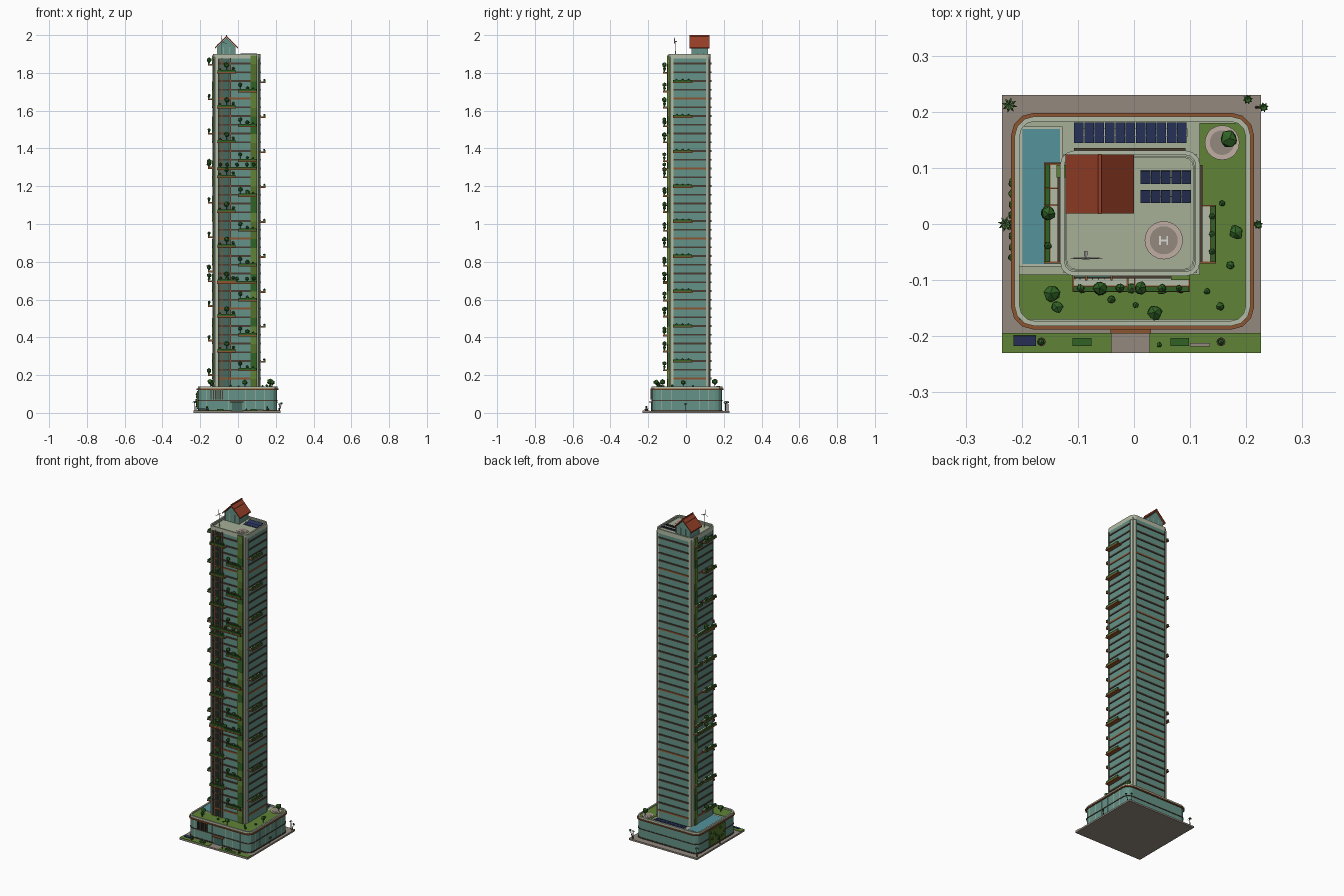
import bpy, bmesh, math, random
from mathutils import Matrix, Vector

if "Cube" in bpy.data.objects:
    bpy.data.objects.remove(bpy.data.objects["Cube"])
random.seed(4)

def mat(name, r, g, b):
    m = bpy.data.materials.new(name)
    m.diffuse_color = [(c / 255) ** 2.2 for c in (r, g, b)] + [1]
    m.use_nodes = True
    m.node_tree.nodes["Principled BSDF"].inputs["Base Color"].default_value = m.diffuse_color
    return m

TEAL, DTEAL = mat("teal_glass", 100, 145, 134), mat("dark_glass", 70, 105, 96)
PALE, ROOF = mat("pale_stone", 178, 186, 164), mat("roof_stone", 165, 174, 150)
BROWN, DARK = mat("copper", 140, 85, 52), mat("dark_bronze", 75, 62, 52)
GRASS, LEAF, MOSS = mat("grass", 96, 130, 58), mat("leaf", 52, 98, 42), mat("moss", 84, 112, 48)
PAVE, RED, WATER = mat("paving", 146, 137, 126), mat("red_tile", 150, 66, 44), mat("water", 85, 145, 155)
NAVY, PINK, WHITE = mat("solar_blue", 45, 55, 92), mat("pad_stone", 190, 172, 162), mat("white", 215, 215, 210)

def finish(bm, name, m):
    bmesh.ops.recalc_face_normals(bm, faces=bm.faces)
    me = bpy.data.meshes.new(name)
    bm.to_mesh(me)
    bm.free()
    me.materials.append(m)
    ob = bpy.data.objects.new(name, me)
    bpy.context.collection.objects.link(ob)
    return ob

def boxes(name, m, items):
    """Many boxes (x0,x1,y0,y1,z0,z1[,x tilt]) in one object."""
    bm = bmesh.new()
    for x0, x1, y0, y1, z0, z1, *t in items:
        M = Matrix.Translation(((x0 + x1) / 2, (y0 + y1) / 2, (z0 + z1) / 2))
        M = M @ Matrix.Rotation(t[0] if t else 0, 4, 'X') @ Matrix.Diagonal((x1 - x0, y1 - y0, z1 - z0, 1))
        bmesh.ops.create_cube(bm, size=1, matrix=M)
    return finish(bm, name, m)

def outline(x0, x1, y0, y1, r, n=3):
    pts = []
    for cx, cy, a in ((x1 - r, y1 - r, 0), (x0 + r, y1 - r, 90), (x0 + r, y0 + r, 180), (x1 - r, y0 + r, 270)):
        for i in range(n + 1):
            t = math.radians(a + 90 * i / n)
            pts.append((cx + r * math.cos(t), cy + r * math.sin(t)))
    return pts

def block(name, m, rect, r, z0, z1, wall=0):
    """Rounded prism, or a rounded ring when wall > 0."""
    bm = bmesh.new()
    loop = lambda pts, z: [bm.verts.new((x, y, z)) for x, y in pts]
    out = outline(*rect, r)
    a, b = loop(out, z0), loop(out, z1)
    strips = [(a, b)]
    if wall:
        x0, x1, y0, y1 = rect
        inn = outline(x0 + wall, x1 - wall, y0 + wall, y1 - wall, max(r - wall, .002))
        c, d = loop(inn, z0), loop(inn, z1)
        strips += [(b, d), (d, c), (c, a)]
    else:
        bm.faces.new(a)
        bm.faces.new(b)
    for p, q in strips:
        for i in range(len(p)):
            j = (i + 1) % len(p)
            bm.faces.new((p[i], p[j], q[j], q[i]))
    return finish(bm, name, m)

def cones(name, m, items, seg=8):
    """Tapered rods (start, end, r0, r1) in one object."""
    bm = bmesh.new()
    for p, q, r0, r1 in items:
        p, q = Vector(p), Vector(q)
        M = Matrix.Translation((p + q) / 2) @ (q - p).to_track_quat('Z', 'Y').to_matrix().to_4x4()
        bmesh.ops.create_cone(bm, cap_ends=True, segments=seg, radius1=r0, radius2=r1, depth=(q - p).length, matrix=M)
    return finish(bm, name, m)

def trees(name, items):
    """Low-poly canopies (x, y, ground z, trunk height, radius)."""
    bm = bmesh.new()
    for x, y, z, h, r in items:
        M = Matrix.Translation((x, y, z + h + r * .7)) @ Matrix.Rotation(random.random() * 6, 4, 'Z')
        for v in bmesh.ops.create_icosphere(bm, subdivisions=1, radius=r, matrix=M)['verts']:
            v.co += Vector([random.uniform(-.12, .12) * r for _ in range(3)])
    finish(bm, name + "_canopies", LEAF)
    cones(name + "_trunks", DARK, [((x, y, z), (x, y, z + h + r * .3), .0022, .0015) for x, y, z, h, r in items], 5)

# ground slab, front lawns and entry path
boxes("ground_slab", PAVE, [(-.235, .226, -.23, .23, 0, .01)])
boxes("front_lawns", GRASS, [(-.235, -.04, -.23, -.194, .009, .013), (.028, .226, -.23, -.194, .009, .013)])
boxes("street_planters", LEAF, [(-.11, -.076, -.217, -.203, .012, .02), (.065, .098, -.217, -.203, .012, .02)])
boxes("street_solar_panel", NAVY, [(-.215, -.175, -.217, -.199, .02, .023, .15)])
boxes("street_bench", PAVE, [(.1, .135, -.218, -.212, .012, .018)])
cones("street_stumps", DARK, [((x, -.21, .01), (x, -.21, .022), .008, .008) for x in (-.165, .155)])
trees("street_shrubs", [(-.165, -.21, .022, .004, .006), (.155, -.21, .022, .004, .006), (.045, -.215, .012, .003, .005)])

# podium with trims, parapet and entrance
POD = (-.211, .206, -.18, .19)
grow = lambda rc, d: (rc[0] - d, rc[1] + d, rc[2] - d, rc[3] + d)
block("podium", TEAL, POD, .035, .009, .13)
block("podium_base_trim", DARK, grow(POD, .003), .037, .01, .016, .01)
block("podium_mid_trim", DARK, grow(POD, .003), .037, .064, .069, .01)
block("podium_copper_trim", BROWN, grow(POD, .008), .04, .122, .129, .016)
block("podium_parapet", PALE, grow(POD, .002), .036, .128, .141, .009)
block("podium_deck", ROOF, grow(POD, -.005), .03, .129, .132)
boxes("podium_mullions", PALE, [(x, x + .002, -.1815, -.179, .016, .122) for x in (-.17, -.05, .04, .09, .14)]
      + [(.205, .2075, y, y + .002, .016, .122) for y in (-.13, -.08, -.03, .02, .07, .12)])
boxes("podium_louvers", DARK, [(-.145 + i * .012, -.139 + i * .012, -.187, -.178, .07, .128) for i in range(6)])
boxes("podium_entrance", DTEAL, [(-.033, .021, -.184, -.178, .01, .056)])
boxes("entrance_canopy", BROWN, [(-.042, .03, -.195, -.178, .056, .06)])
boxes("podium_green_wall", MOSS, [(-.217, -.209, -.07, .08, .02, .115)])
trees("green_wall_tufts", [(-.216, -.06 + .019 * i, random.uniform(.025, .095), 0, .009) for i in range(8)])

# podium roof garden, pool, solar array
boxes("garden_lawn", GRASS, [(-.205, .199, -.17, -.09, .131, .135), (.117, .199, -.09, .18, .131, .135)])
boxes("pool_rim", PALE, [(-.204, -.127, -.076, .174, .131, .135)])
boxes("pool_water", WATER, [(-.199, -.132, -.071, .169, .134, .1365)])
boxes("podium_solar_panels", NAVY, [(-.107 + i * .0184, -.09 + i * .0184, .144, .181, .138, .141, .1) for i in range(11)])
boxes("podium_solar_base", PALE, [(-.107, .095, .155, .17, .131, .138)])
cones("garden_pad", PINK, [((.157, .145, .134), (.157, .145, .138), .031, .031)], 20)
cones("garden_pad_inner", PAVE, [((.157, .145, .137), (.157, .145, .139), .022, .022)], 20)
trees("garden_trees", [(-.147, -.125, .134, .018, .016), (-.137, -.148, .134, .012, .012), (.182, -.015, .134, .018, .014),
      (.037, -.158, .134, .018, .014), (.17, .152, .134, .02, .017), (-.04, -.135, .134, .003, .008), (.13, -.12, .134, .003, .006),
      (.157, .037, .134, .003, .006), (.172, -.073, .134, .004, .008), (.003, -.145, .134, .003, .006), (.153, -.147, .134, .004, .008)])

# tower shaft with pale corners and glass faces
T = (-.129, .115, -.09, .128)
block("tower_core", PALE, T, .024, .13, 1.885)
boxes("tower_glass", TEAL, [(-.107, .066, -.093, -.085, .132, 1.875), (-.107, .092, .12, .131, .132, 1.875),
      (.11, .118, -.067, .105, .132, 1.875), (-.132, -.12, -.067, .083, .132, 1.875)])
boxes("dark_glass_strip", DTEAL, [(-.107, -.042, -.095, -.085, .132, 1.875)])
boxes("front_vertical_fins", BROWN, [(x, x + .004, -.101, -.085, .132, 1.88) for x in (-.087, -.042)])
boxes("front_strip_fins", DARK, [(x, x + .0015, -.099, -.09, .132, 1.875) for x in (-.106, -.097, -.075, -.064, -.053)])
def floor(z, h=.009):
    return [(-.107, .066, -.097, -.085, z, z + h), (-.107, .092, .12, .135, z, z + h),
            (.11, .122, -.067, .105, z, z + h), (-.136, -.12, -.067, .083, z, z + h)]
zs = [.178 + .0463 * i for i in range(37)]
boxes("floor_bands", DARK, [b for i, z in enumerate(zs) if i % 8 for b in floor(z)])
boxes("copper_floor_bands", BROWN, [b for z in zs[::8] for b in floor(z)])
boxes("corner_ribs", PALE, [(x, x + .004, y, y + .004, .132, 1.885) for x in (-.126, .108) for y in (-.087, .121)])

# living green walls, patchwork of mosses
for k, m in enumerate((MOSS, LEAF, GRASS)):
    z = [.133 + .0463 * i for i in range(38) if (i * 7 // 3) % 3 == k]
    boxes(f"green_wall_{k}", m, [b for a in z for b in ((.066, .1, -.098 - .001 * k, -.085, a, a + .0463),
                                                     (-.136 - .001 * k, -.12, .083, .105, a, a + .0463))])

# balconies: slab, back kerb and hedge on the outer edge
slabs, kerbs, hedges, plants, blooms = [], [], [], [], []
def balcony(side, a, b, z):
    def bx(d0, d1, z0, z1, e=0):
        if side == 'F': return (a + e, b - e, -.09 - d1, -.09 - d0, z0, z1)
        if side == 'R': return (.115 + d0, .115 + d1, a + e, b - e, z0, z1)
        return (-.129 - d1, -.129 - d0, a + e, b - e, z0, z1)
    slabs.append(bx(0, .031, z - .004, z + .003))
    kerbs.append(bx(0, .02, z + .003, z + .005, .003))
    hedges.append(bx(.021, .03, z + .003, z + .013, .002))
    def at(t, h, r, out=plants):
        p = a + (b - a) * t
        x, y = (p, -.114) if side == 'F' else ((.139, p) if side == 'R' else (-.153, p))
        out.append((x, y, z + .003, h, r))
    return at
for i in range(9):
    at = balcony('F', -.11, -.01, .325 + .1845 * i)
    at(.5, .028, .014); at(.15, .008, .007); at(.85, .012, .009)
    at = balcony('F', 0, .1, .225 + .1845 * i)
    at(.12, .025, .012); at(.5, .01, .012 if i % 2 else .008); at(.8, .008, .006)
    at = balcony('R', -.07, .034, .27 + .185 * i)
    for t in (.2, .5, .8): at(t, .005, .006)
for i in range(10):
    at = balcony('L', -.07, .035, .2 + .1825 * i)
    at(.3, .006, .007); at(.85, .012, .009 if i % 3 else .014)
    if i % 2: balcony('L', .062, .108, .2 + .1825 * i)
for z in (.686, 1.29):
    at = balcony('F', -.11, .1, z)
    for t in (.08, .25, .5, .75, .92): at(t, .015, .01)
    at = balcony('L', -.07, .11, z + .01)
    at(.5, .02, .013); at(.2, .006, .008)
boxes("balcony_slabs", BROWN, slabs)
boxes("balcony_floors", PALE, kerbs)
boxes("balcony_hedges", LEAF, hedges)
trees("balcony_trees", plants)

# tower roof with parapet, pad and solar rows
block("tower_crown", PALE, grow(T, .003), .026, 1.872, 1.9, .008)
block("tower_roof_deck", ROOF, grow(T, -.004), .02, 1.884, 1.888)
block("tower_inner_kerb", PALE, grow(T, -.007), .018, 1.887, 1.894, .003)
cones("roof_pad", PINK, [((.053, -.029, 1.887), (.053, -.029, 1.891), .034, .034)], 24)
cones("roof_pad_inner", PAVE, [((.053, -.029, 1.89), (.053, -.029, 1.892), .025, .025)], 24)
boxes("roof_pad_marks", WHITE, [(.045, .048, -.037, -.021, 1.891, 1.893), (.058, .061, -.037, -.021, 1.891, 1.893), (.048, .058, -.031, -.028, 1.891, 1.893)])
boxes("roof_solar_panels", NAVY, [(.012 + i * .0182, .029 + i * .0182, y, y + .024, 1.895, 1.898, .3) for i in range(5) for y in (.037, .071)])
boxes("roof_solar_feet", DARK, [(.015, .1, y + .011, y + .013, 1.886, 1.896) for y in (.037, .071)])

# rooftop cabin with gabled tile roof
def extrude_y(name, m, prof, y0, y1):
    bm = bmesh.new()
    f = bm.faces.new([bm.verts.new((x, y0, z)) for x, z in prof])
    g = bmesh.ops.extrude_face_region(bm, geom=[f])['geom']
    bmesh.ops.translate(bm, vec=(0, y1 - y0, 0), verts=[v for v in g if isinstance(v, bmesh.types.BMVert)])
    finish(bm, name, m)
extrude_y("cabin_walls", TEAL, [(-.108, 1.886), (-.014, 1.886), (-.014, 1.938), (-.061, 1.986), (-.108, 1.938)], .03, .115)
extrude_y("cabin_roof", RED, [(-.122, 1.928), (-.061, 1.989), (0, 1.928), (0, 1.935), (-.061, 1.997), (-.122, 1.935)], .019, .124)
for s in (-1, 1):
    extrude_y("tile_ribs", RED, [(-.061 + s * .06 * t, 1.9985 - .061 * t) for t in (.3, .34)]
              + [(-.061 + s * .06 * t, 1.992 - .061 * t) for t in (.34, .3)], .019, .124)
boxes("cabin_ridge_cap", RED, [(-.064, -.058, .018, .125, 1.993, 2.0)])
boxes("cabin_posts", PALE, [(x, x + .003, y, y + .003, 1.886, 1.938) for x in (-.11, -.08, -.045, -.015) for y in (.028, .114)])

# wind turbine
hub = Vector((-.086, -.061, 1.966))
cones("turbine_mast", WHITE, [((-.086, -.055, 1.886), (-.086, -.055, 1.968), .0022, .0014), ((-.086, -.048, 1.966), hub, .003, .0025)])
cones("turbine_blades", WHITE, [(hub, hub + Vector((math.cos(a), 0, math.sin(a))) * .033, .0022, .0006) for a in (math.radians(-25), math.radians(95), math.radians(215))], 4)

# palms on the paving: leaning trunk with drooping fronds
trunks, bm = [], bmesh.new()
for x, y, lx, h in ((-.222, .212, 0, .048), (-.229, 0, 0, .045), (.203, .222, 0, .045), (.218, .208, .013, .04), (.215, -.001, .006, .035)):
    top = Vector((x + lx, y, .01 + h))
    trunks.append(((x, y, .01), top, .0025, .0015))
    for k in range(8):
        d = Vector((math.cos(k * .785 + x), math.sin(k * .785 + x), 0))
        s = Vector((-d.y, d.x, 0)) * .0025
        R = .014 if x < 0 else .009
        mid, tip = top + d * R * .55 + Vector((0, 0, .005)), top + d * R - Vector((0, 0, .004))
        v = [bm.verts.new(p) for p in (top, mid + s, tip, mid - s)]
        bm.faces.new((v[0], v[1], v[3]))
        bm.faces.new((v[1], v[2], v[3]))
finish(bm, "palm_fronds", LEAF)
cones("palm_trunks", DARK, trunks, 6)
